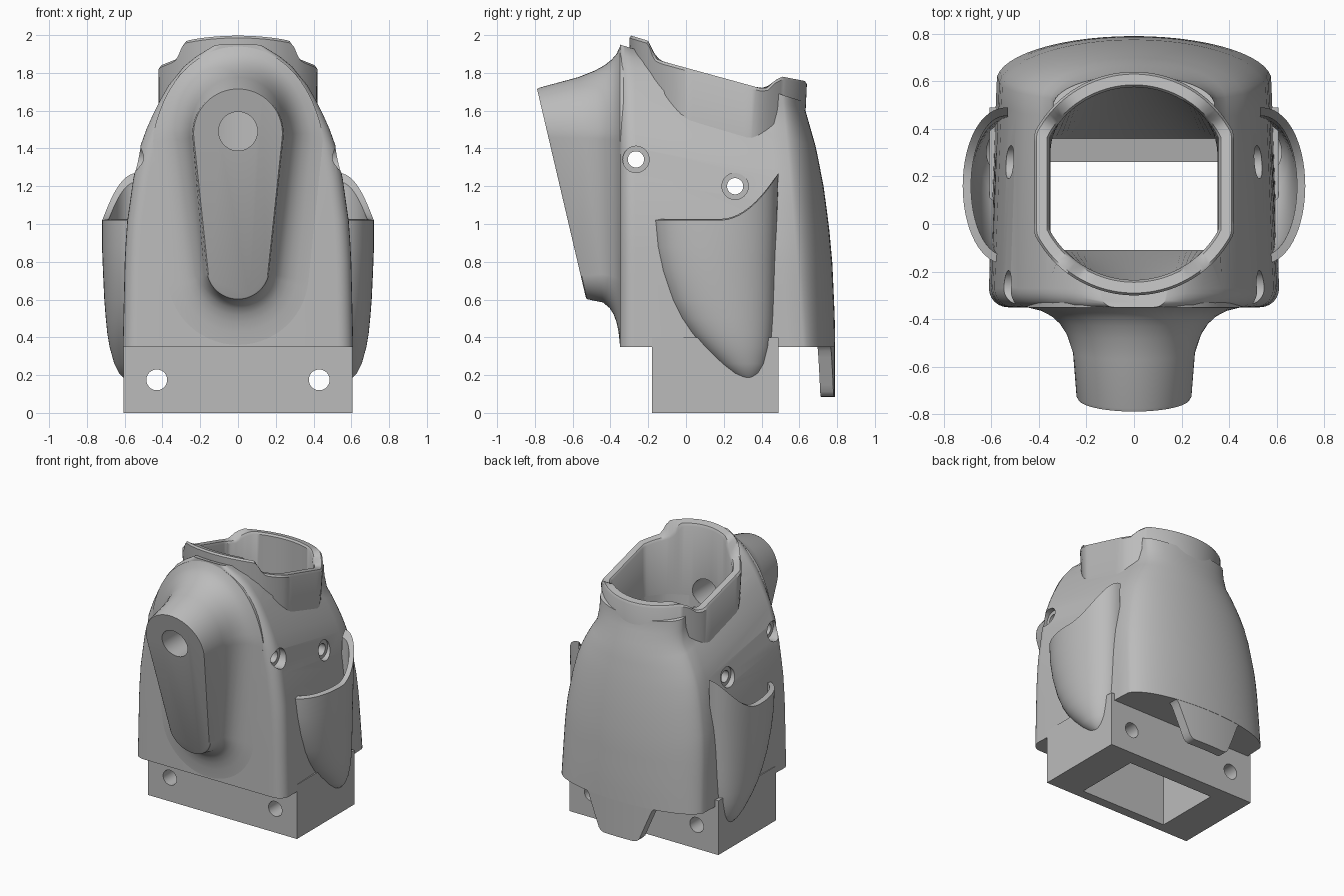
import bpy, bmesh, math
from math import sin, cos, pi, sqrt

cube = bpy.data.objects.get("Cube")
if cube:
    bpy.data.objects.remove(cube)

grey = bpy.data.materials.new("plain grey")
grey.use_nodes = True
grey.diffuse_color = (0.5, 0.5, 0.5, 1)
grey.node_tree.nodes["Principled BSDF"].inputs["Base Color"].default_value = (0.5, 0.5, 0.5, 1)


def lerp(a, b, t):
    return a + (b - a) * t


def clamp(v, lim):
    return max(-lim, min(lim, v))


def table(points, v):
    """Piecewise linear lookup."""
    if v <= points[0][0]:
        return points[0][1]
    for (a, fa), (b, fb) in zip(points, points[1:]):
        if v <= b:
            return lerp(fa, fb, (v - a) / (b - a))
    return points[-1][1]


def loft(name, rings, caps=True, closed=True, tube=False):
    """Skin a list of equal-length rings; a tube joins the last ring to the first."""
    bm = bmesh.new()
    rows = [[bm.verts.new(p) for p in ring] for ring in rings]
    n = len(rows[0])
    pairs = list(zip(rows, rows[1:])) + ([(rows[-1], rows[0])] if tube else [])
    for a, b in pairs:
        for i in range(n if closed else n - 1):
            j = (i + 1) % n
            bm.faces.new((a[i], a[j], b[j], b[i]))
    if caps and not tube:
        bm.faces.new(rows[0])
        bm.faces.new(rows[-1])
    bmesh.ops.recalc_face_normals(bm, faces=bm.faces)
    mesh = bpy.data.meshes.new(name)
    bm.to_mesh(mesh)
    bm.free()
    ob = bpy.data.objects.new(name, mesh)
    bpy.context.collection.objects.link(ob)
    mesh.materials.append(grey)
    return ob


def activate(ob):
    bpy.ops.object.select_all(action="DESELECT")
    ob.select_set(True)
    bpy.context.view_layer.objects.active = ob


def cylinder(name, loc, radius, depth):
    """Cylinder running front to back."""
    bpy.ops.mesh.primitive_cylinder_add(vertices=40, radius=radius, depth=depth, location=loc, rotation=(pi / 2, 0, 0))
    ob = bpy.context.object
    ob.name = name
    ob.data.materials.append(grey)
    return ob


def cut(ob, cutters):
    activate(ob)
    for c in cutters:
        m = ob.modifiers.new("cut", "BOOLEAN")
        m.operation, m.solver, m.object = "DIFFERENCE", "EXACT", c
        bpy.ops.object.modifier_apply(modifier=m.name)


def smooth(ob, angle=35):
    activate(ob)
    bpy.ops.object.shade_smooth_by_angle(angle=math.radians(angle))


# Housing: arched front, flat sides, bowed back, upper sections tilting backwards
WIDTH = [(0.35, 0.61), (0.8, 0.6), (1.0, 0.59), (1.25, 0.555), (1.42, 0.52), (1.52, 0.485),
         (1.6, 0.45), (1.68, 0.41), (1.75, 0.37), (1.85, 0.29), (1.9, 0.23), (1.95, 0.14)]
BACK = [(0.35, 0.79), (0.5, 0.788), (0.8, 0.775), (1.0, 0.757), (1.2, 0.73), (1.4, 0.69), (1.61, 0.625)]


def housing_ring(z):
    t = (z - 0.35) / 1.55
    w, yb = table(WIDTH, z), table(BACK, z - 0.31 * t)
    wb, yc, r = max(0.95 * w, 0.34), lerp(0.6, 0.5, t), min(0.08, w * 0.4)
    half = [(w - r + r * sin(a), -0.35 + r - r * cos(a)) for a in [k * pi / 12 for k in range(7)]]
    half.append((wb, yc - 0.06))
    half += [(wb * cos(a), yc + (yb - yc) * sin(a)) for a in [k * pi / 28 for k in range(1, 15)]]
    ring = half + [(-x, y) for x, y in reversed(half[:-1])]
    return [(x, y, z - 0.3 * t * (y + 0.35)) for x, y in ring]


levels = [lerp(0.35, 1.25, k / 8) for k in range(8)] + [z for z, _ in WIDTH[3:]]
housing = loft("housing", [housing_ring(z) for z in levels])

# Mounting block below the housing
bpy.ops.mesh.primitive_cube_add(size=1, location=(0, 0.155, 0.2))
block = bpy.context.object
block.name = "mounting_block"
block.scale = (1.214, 0.67, 0.4)
bpy.ops.object.transform_apply(location=True, rotation=False, scale=True)
block.data.materials.append(grey)

# Front stem: drop-shaped outline, slanted face, flared foot, drafted top
N = 64


def stem_ring(f, off, end=None):
    ring = []
    for k in range(N):
        a = 2 * pi * k / N
        zc, r = (1.48, 0.235) if sin(a) > -0.113 else (0.77, 0.16)
        o = off * (0.85 - (0.35 if sin(a) > 0 else 0.15) * sin(a)) + 0.1 * f * max(0, sin(a)) ** 2
        z0 = zc + r * sin(a)
        face = -0.53 - 0.234 * (z0 - 0.61)
        ring.append(((r + o) * cos(a), lerp(face, -0.35, f) if end is None else end, z0 + o * sin(a)))
    return ring


FLARE = [(0, 0), (0.03, 0.008), (0.5, 0.025), (0.7, 0.055), (0.82, 0.09), (0.9, 0.13), (0.96, 0.18), (1, 0.25)]
stem = loft("front_stem", [stem_ring(f, o) for f, o in FLARE] + [stem_ring(1, 0.25, -0.315)])

# Collar: flat-sided round tube with a stepped, sloping rim
RIM = [(-0.3, 2.0), (-0.2, 1.97), (-0.18, 1.91), (-0.16, 1.875), (-0.12, 1.86), (0.39, 1.72),
       (0.43, 1.72), (0.47, 1.76), (0.51, 1.78), (0.64, 1.755)]
M = 128


def flat_circle(r, lim, height):
    ring = []
    for k in range(M):
        a = 2 * pi * k / M
        x, y = clamp(r * cos(a), lim), 0.17 + r * sin(a)
        ring.append((x, y, height(y)))
    return ring


def rim(y):
    return table(RIM, y)


def foot(y):
    return 1.45 - 0.2 * max(0, y)


collar = loft("collar", [flat_circle(0.45, 0.42, foot), flat_circle(0.47, 0.42, lambda y: rim(y) - 0.015),
                         flat_circle(0.46, 0.41, rim), flat_circle(0.415, 0.365, rim),
                         flat_circle(0.405, 0.355, lambda y: rim(y) - 0.015),
                         flat_circle(0.405, 0.355, foot)], tube=True)


# Inner shaft: round at the top, a ledge at the back, rectangular at the bottom
def box_ring(z, y0, y1):
    mid, half = (y0 + y1) / 2, (y1 - y0) / 2
    return [(clamp(0.52 * cos(a), 0.35), mid + clamp(1.48 * half * sin(a), half), z)
            for a in [2 * pi * k / M for k in range(M)]]


shaft = loft("shaft_cutter", [box_ring(-0.1, -0.11, 0.4), box_ring(0.3, -0.11, 0.32), box_ring(0.5, -0.11, 0.26),
                              box_ring(0.6, -0.11, 0.26), box_ring(0.62, -0.11, 0.36),
                              flat_circle(0.41, 0.36, lambda y: 1.25),
                              flat_circle(0.41, 0.36, lambda y: 2.2)])


# Counterbored screw holes through both sides, plain holes through the block
def side_hole(y, z, seat):
    steps = [(-1, 0.07), (-seat, 0.07), (-seat, 0.043), (seat, 0.043), (seat, 0.07), (1, 0.07)]
    return loft("side_hole_cutter", [[(x, y + r * cos(a), z + r * sin(a)) for a in [2 * pi * k / 40 for k in range(40)]]
                                     for x, r in steps])


side_holes = [side_hole(-0.265, 1.342, 0.478), side_hole(0.26, 1.2, 0.5)]
block_holes = [cylinder("block_hole_cutter", (s * 0.43, 0.15, 0.175), 0.055, 1) for s in (-1, 1)]
stem_hole = cylinder("stem_hole_cutter", (0, -0.5, 1.491), 0.103, 0.8)

cut(housing, side_holes + [shaft, stem_hole])
cut(block, [shaft] + block_holes)
cut(stem, [stem_hole])
cut(collar, [stem_hole])
for c in [shaft, stem_hole] + side_holes + block_holes:
    bpy.data.objects.remove(c)

# Side pockets: thin bulging shells, open at the top
POCKET = [(0.18, 0.28, 0.38, 0.6), (0.21, 0.23, 0.41, 0.63), (0.26, 0.17, 0.435, 0.655), (0.35, 0.08, 0.455, 0.68),
          (0.42, 0.02, 0.462, 0.692), (0.5, -0.035, 0.467, 0.7), (0.6, -0.085, 0.47, 0.708),
          (0.75, -0.135, 0.475, 0.715), (0.88, -0.16, 0.482, 0.72), (1.02, -0.17, 0.49, 0.72)]


def pocket_ring(level, inset):
    z, y0, y1, bulge = level
    y0, y1, bulge = y0 + inset, y1 - inset, bulge - inset
    lift = max(0, (z - 0.6) / 0.42)
    ring = []
    for k in range(33):
        a = pi * k / 32
        y = lerp(y0, y1, (1 - cos(a)) / 2)
        rise = 0.25 * (max(0, y - 0.18) / 0.31) ** 2
        ring.append((0.53 + (bulge - 0.53) * max(0, sin(a)) ** 0.9, y, z + inset * 0.2 + lift * rise))
    return ring


rings = [pocket_ring(p, 0) for p in POCKET] + [pocket_ring(p, 0.035) for p in reversed(POCKET[2:])]
pocket = loft("side_pockets", rings, caps=False, closed=False)
activate(pocket)
mirror = pocket.modifiers.new("mirror", "MIRROR")
bpy.ops.object.modifier_apply(modifier=mirror.name)

# Back tab: lower lip that continues the bowed back
sections = []
for k in range(41):
    x = lerp(-0.3, 0.3, k / 40)
    y = 0.598 + 0.19 * sqrt(1 - (x / 0.58) ** 2)
    low = table([(0.13, 0.085), (0.16, 0.1), (0.26, 0.34), (0.3, 0.37)], abs(x))
    sections.append([(x, y, low), (x, y, 0.375), (x, y - 0.07, 0.375), (x, y - 0.07, low)])
tab = loft("back_tab", sections)

for ob in (housing, block, stem, collar, pocket, tab):
    smooth(ob)
